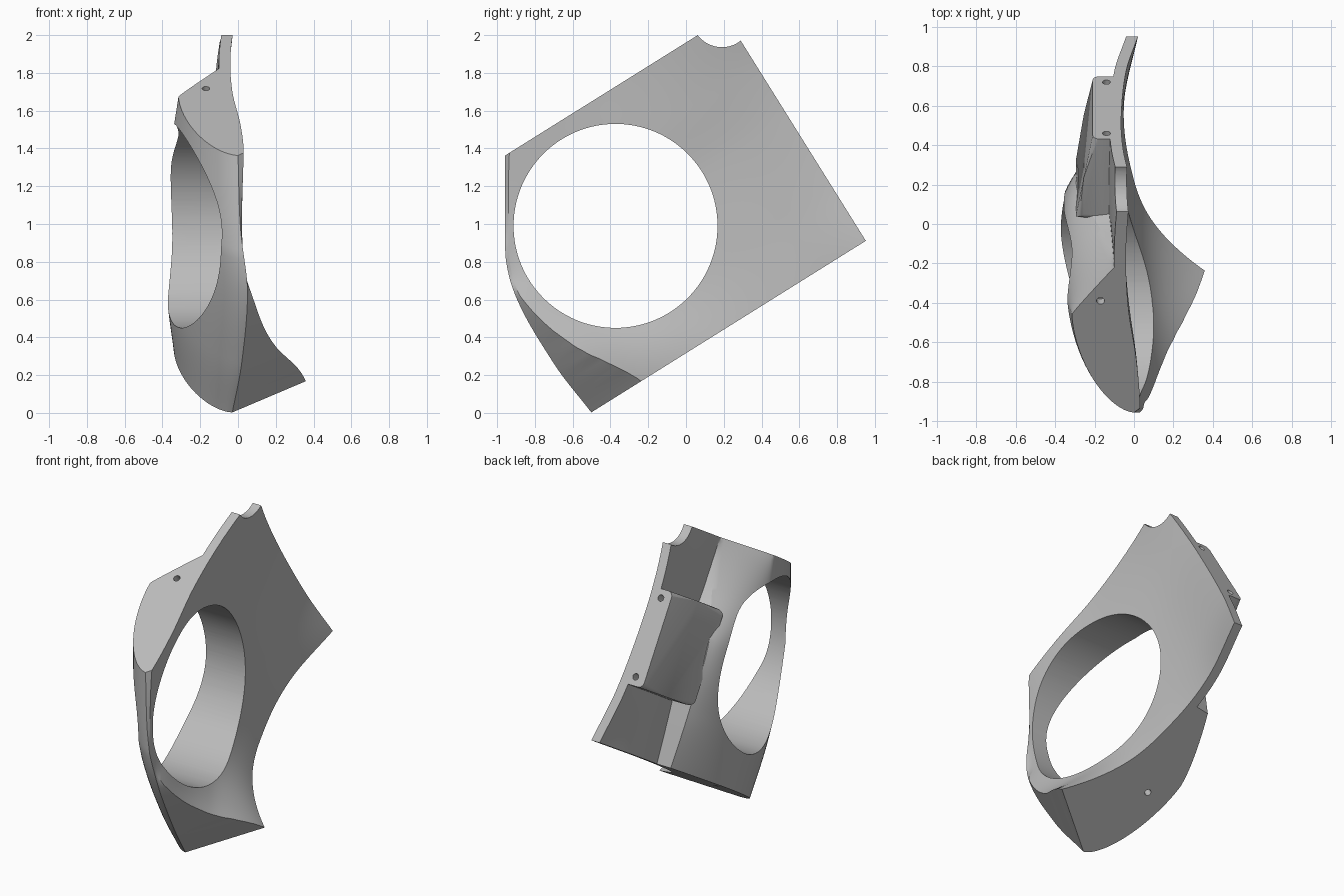
import bpy, bmesh, math
from mathutils import Vector, Matrix

if "Cube" in bpy.data.objects:
    bpy.data.objects.remove(bpy.data.objects["Cube"])

TILT = math.radians(32)
C, S = math.cos(TILT), math.sin(TILT)
BACK, BOTTOM, TOP = 1.29, 0.268, 1.663
THICK = 0.06

grey = bpy.data.materials.new("plain_grey")
grey.use_nodes = True
grey.diffuse_color = (0.5, 0.5, 0.5, 1)
grey.node_tree.nodes["Principled BSDF"].inputs["Base Color"].default_value = (0.5, 0.5, 0.5, 1)


def place(x, u, v):
    """Tilted panel coordinates (u along, v across) to world."""
    return Vector((x, C * u - S * v, S * u + C * v))


def spline(knots, vals, t):
    """Smooth curve through the values, with uneven knots."""
    n = len(knots)
    k = 0
    while k < n - 2 and t > knots[k + 1]:
        k += 1

    def slope(i):
        a, b = max(i - 1, 0), min(i + 1, n - 1)
        return (vals[b] - vals[a]) / (knots[b] - knots[a])
    h = knots[k + 1] - knots[k]
    s = (t - knots[k]) / h
    return ((2 * s**3 - 3 * s**2 + 1) * vals[k] + (s**3 - 2 * s**2 + s) * h * slope(k)
            + (3 * s**2 - 2 * s**3) * vals[k + 1] + (s**3 - s**2) * h * slope(k + 1))


# Control values of the saddle-shaped inner face
V = (BOTTOM, 0.6, 1.04, 1.35, TOP)
U = (-0.45, -0.1, 0.2, 0.55, 0.9, BACK)
INNER = ((0.85, 0.345, 0.085, -0.025, -0.05, 0.02),
         (0.29, 0.09, 0.0, -0.05, -0.07, -0.04),
         (0.065, 0.01, -0.02, -0.06, -0.08, -0.065),
         (0.02, 0.02, 0.0, -0.04, -0.06, -0.055),
         (0.0, 0.03, 0.015, -0.03, -0.04, -0.015))
# Front edge, then the rounded outer shell: deepest line, rear shoulder, falloff
FRONT_U = (-0.424, -0.455, -0.43, -0.30, -0.093)
FRONT_X = (-0.03, 0.02, 0.05, 0.012, 0.0)
APEX_U = (0.2, 0.3, 0.4, 0.45, 0.5)
APEX_X = (-0.34, -0.38, -0.378, -0.358, -0.315)
SHOULDER_U = (0.69, 0.77, 0.86, 0.81, 0.78)
SHOULDER_X = (-0.2, -0.25, -0.29, -0.17, -0.1)
FALLOFF = (1.4, 2.2, 5, 2.5, 1.05)


def inner(u, v):
    return spline(V, [spline(U, row, u) for row in INNER], v)


def ridge(v, u0, x0):
    """Where the front chamfer meets the inner face."""
    u = u0
    while u < 0 and x0 + 1.25 * (u - u0) < inner(u, v):
        u += 0.002
    return max(u, u0 + 0.02)


def finish(name, bm):
    bmesh.ops.recalc_face_normals(bm, faces=bm.faces)
    mesh = bpy.data.meshes.new(name)
    bm.to_mesh(mesh)
    bm.free()
    mesh.materials.append(grey)
    ob = bpy.data.objects.new(name, mesh)
    bpy.context.collection.objects.link(ob)
    return ob


def section_ring(v):
    """Closed section: inner face front to back, then outer face back to front."""
    u0, x0, u1, deep, u2, rear, power = (
        spline(V, k, v) for k in
        (FRONT_U, FRONT_X, APEX_U, APEX_X, SHOULDER_U, SHOULDER_X, FALLOFF))
    u0 = max(u0, (S * v - 0.957) / C)
    ur = ridge(v, u0, x0)
    xr = inner(ur, v)
    ins, outs = [], []
    for i in range(13):
        t = i / 12
        ins.append((x0 + (xr - x0) * t, u0 + (ur - u0) * t))
    for i in range(1, 49):
        u = ur + (BACK - ur) * i / 48
        ins.append((inner(u, v), u))
    for i in range(37):
        a = math.pi / 2 * i / 36
        outs.append((x0 + (deep - x0) * math.sin(a) ** 1.2,
                     u0 + (u1 - u0) * (1 - max(math.cos(a), 0) ** 1.2)))
    for i in range(1, 19):
        t = i / 18
        outs.append((deep + (rear - deep) * t ** power, u1 + (u2 - u1) * t))
    foot = u2 + 0.012
    for i in range(19):
        u = foot + (BACK - foot) * i / 18
        outs.append((inner(u, v) - THICK, u))
    return ins + outs[:0:-1]


# Main panel: a closed skin of inner face, rounded outer face and flat ends
bm = bmesh.new()
loops = []
M = 56
for j in range(M + 1):
    v = BOTTOM + (TOP - BOTTOM) * j / M
    loops.append([bm.verts.new(place(x, u, v)) for x, u in section_ring(v)])
for a, b in zip(loops, loops[1:]):
    n = len(a)
    for i in range(n):
        k = (i + 1) % n
        bm.faces.new((a[i], a[k], b[k], b[i]))
bm.faces.new(loops[0])
bm.faces.new(loops[-1])
panel = finish("curved_panel", bm)


# Side block with rounded long edges and corners, flush with the back end
bm = bmesh.new()
section = ((-0.10, BACK), (-0.21, BACK), (-0.255, 1.06), (-0.295, 0.81), (-0.11, 0.79))
ends = [[bm.verts.new(place(x, u, v)) for x, u in section] for v in (0.65, 1.25)]
for i in range(5):
    k = (i + 1) % 5
    bm.faces.new((ends[0][i], ends[0][k], ends[1][k], ends[1][i]))
for e in ends:
    bm.faces.new(e)
rounded = [bm.edges.get((e[i], e[i + 1])) for e in ends for i in (1, 2, 3)]
bmesh.ops.bevel(bm, geom=rounded, offset=0.035, segments=5, profile=0.5, affect='EDGES')
block = finish("side_block", bm)


def cutter(centre, axis, radius, length, sides=32):
    bm = bmesh.new()
    turn = Vector((0, 0, 1)).rotation_difference(axis).to_matrix().to_4x4()
    bmesh.ops.create_cone(bm, cap_ends=True, segments=sides, radius1=radius, radius2=radius,
                          depth=length, matrix=Matrix.Translation(centre) @ turn)
    ob = finish("cutter", bm)
    ob.hide_render = True
    return ob


def combine(target, tool, how):
    mod = target.modifiers.new("join", 'BOOLEAN')
    mod.operation, mod.solver, mod.object = how, 'EXACT', tool
    bpy.context.view_layer.objects.active = target
    bpy.ops.object.modifier_apply(modifier=mod.name)
    bpy.data.objects.remove(tool)


# Join the block, then cut the round window, corner notch and screw holes
ACROSS, ALONG, UP = Vector((1, 0, 0)), place(0, 1, 0), place(0, 0, 1)
combine(panel, block, 'UNION')
combine(panel, cutter(Vector((0, -0.373, 0.99)), ACROSS, 0.54, 3, 128), 'DIFFERENCE')
combine(panel, cutter(Vector((0, 0.19, 2.096)), ACROSS, 0.16, 2, 48), 'DIFFERENCE')
for v in (0.705, 1.196):
    combine(panel, cutter(place(-0.14, BACK, v), ALONG, 0.02, 0.2), 'DIFFERENCE')
for u, v in ((0.579, TOP), (0.08, BOTTOM)):
    combine(panel, cutter(place(-0.17, u, v), UP, 0.02, 0.1), 'DIFFERENCE')

bpy.ops.object.select_all(action='DESELECT')
panel.select_set(True)
bpy.context.view_layer.objects.active = panel
bpy.ops.object.shade_smooth_by_angle(angle=math.radians(25))
